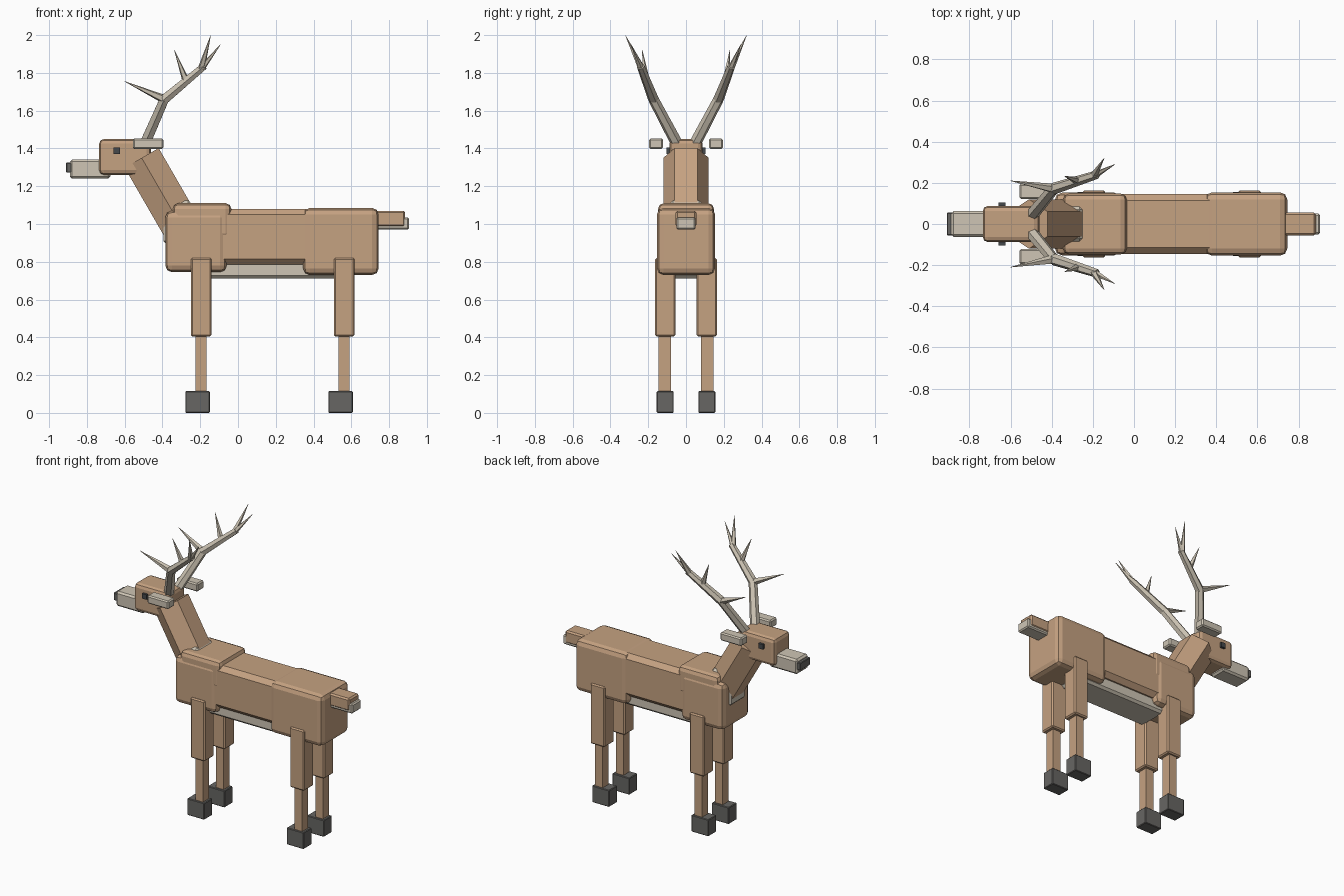
import bpy, bmesh, math
from mathutils import Vector

if "Cube" in bpy.data.objects:
    bpy.data.objects.remove(bpy.data.objects["Cube"])


def material(name, rgb):
    m = bpy.data.materials.new(name)
    m.diffuse_color = (*rgb, 1)
    m.use_nodes = True
    m.node_tree.nodes["Principled BSDF"].inputs["Base Color"].default_value = m.diffuse_color
    return m


FUR = material("tan_fur", (0.56, 0.36, 0.22))
CREAM = material("cream", (0.62, 0.56, 0.46))
DARK = material("dark_grey", (0.135, 0.132, 0.125))
EYE = material("eye_black", (0.06, 0.065, 0.07))


def finish(name, bm, mat):
    bmesh.ops.recalc_face_normals(bm, faces=bm.faces[:])
    me = bpy.data.meshes.new(name)
    bm.to_mesh(me)
    bm.free()
    me.materials.append(mat)
    ob = bpy.data.objects.new(name, me)
    bpy.context.collection.objects.link(ob)
    return ob


def block(name, mat, x, y, z, bevel=0.0, segments=1):
    """Box from (min, max) ranges with optional rounded edges."""
    bm = bmesh.new()
    bmesh.ops.create_cube(bm, size=1)
    for v in bm.verts:
        v.co = Vector([(r[0] + r[1]) / 2 + c * (r[1] - r[0])
                       for c, r in zip(v.co, (x, y, z))])
    ob = finish(name, bm, mat)
    if bevel:
        mod = ob.modifiers.new("bevel", 'BEVEL')
        mod.width, mod.segments = bevel, segments
    return ob


def sides(half):
    return (-half, half)


def rod(bm, a, b, r1, r2, sides=6, turn=0.0):
    """Tapered straight prism between two points."""
    a, b = Vector(a), Vector(b)
    d = (b - a).normalized()
    u = Vector((0, 1, 0))
    u = (u - d * u.dot(d)).normalized()
    w = d.cross(u)
    rings = []
    for p, r in ((a, r1), (b, r2)):
        rings.append([bm.verts.new(p + r * (
            u * math.cos(turn + i * math.tau / sides)
            + w * math.sin(turn + i * math.tau / sides)))
            for i in range(sides)])
    for i in range(sides):
        j = (i + 1) % sides
        bm.faces.new((rings[0][i], rings[0][j], rings[1][j], rings[1][i]))
    bm.faces.new(rings[0])
    bm.faces.new(rings[1])


# Body
block("chest", FUR, (-0.385, -0.06), sides(0.152), (0.745, 1.07), 0.035, 2)
block("shoulder_hump", FUR, (-0.345, -0.035), sides(0.148), (0.92, 1.11), 0.03, 2)
block("torso", FUR, (-0.20, 0.50), sides(0.145), (0.785, 1.08), 0.03)
block("rump", FUR, (0.345, 0.745), sides(0.154), (0.73, 1.085), 0.035, 2)
block("belly", CREAM, (-0.16, 0.54), sides(0.105), (0.712, 0.90), 0.015)
block("chest_bib", CREAM, (-0.395, -0.235), sides(0.10), (0.88, 1.125), 0.03)

# Tail
block("tail", FUR, (0.70, 0.885), sides(0.055), (0.985, 1.07), 0.01)
block("tail_underside", CREAM, (0.72, 0.905), sides(0.05), (0.97, 1.035), 0.008)

# Neck
bm = bmesh.new()
rod(bm, (-0.255, 0, 0.908), (-0.51, 0, 1.35), 0.12, 0.12)
finish("neck", bm, FUR)

# Head
block("head", FUR, (-0.735, -0.46), sides(0.088), (1.26, 1.45), 0.025, 2)
block("snout", CREAM, (-0.89, -0.675), sides(0.062), (1.24, 1.342), 0.012)
block("nose", DARK, (-0.91, -0.87), sides(0.055), (1.272, 1.325), 0.004)

# Antler skeleton on the +y side
BASE, FORK, TOP = (-0.495, 0.045, 1.42), (-0.39, 0.172, 1.66), (-0.18, 0.24, 1.835)
TINES = [
    ((-0.39, 0.172, 1.66), (-0.60, 0.21, 1.755), 0.024),
    ((-0.275, 0.21, 1.757), (-0.337, 0.232, 1.92), 0.02),
    ((-0.195, 0.235, 1.82), (-0.145, 0.32, 1.997), 0.02),
    ((-0.195, 0.235, 1.82), (-0.093, 0.29, 1.95), 0.018),
]


def mir(p, s):
    return (p[0], p[1] * s, p[2])


# Paired parts
for s, side in ((-1, "right"), (1, "left")):
    def span(a, b):
        return tuple(sorted((a * s, b * s)))

    block("ear_" + side, CREAM, (-0.557, -0.395), span(0.122, 0.195),
          (1.397, 1.453), 0.008)
    block("eye_" + side, EYE, (-0.658, -0.625), span(0.08, 0.104),
          (1.37, 1.404))

    bm = bmesh.new()
    rod(bm, mir(BASE, s), mir(FORK, s), 0.032, 0.028)
    rod(bm, mir(FORK, s), mir(TOP, s), 0.029, 0.021)
    for a, b, r in TINES:
        rod(bm, mir(a, s), mir(b, s), r, 0.001, 5)
    finish("antler_" + side, bm, CREAM)

    # Legs
    for end, cx in (("front", -0.195), ("hind", 0.562)):
        tag = end + "_" + side
        block("upper_leg_" + tag, FUR, (cx - 0.055, cx + 0.055),
              span(0.056, 0.163), (0.405, 0.82), 0.008)
        block("lower_leg_" + tag, FUR, (cx - 0.029, cx + 0.029),
              span(0.08, 0.145), (0.10, 0.42))
        block("hoof_" + tag, DARK, (cx - 0.084, cx + 0.046),
              span(0.066, 0.155), (0.0, 0.115), 0.004)
